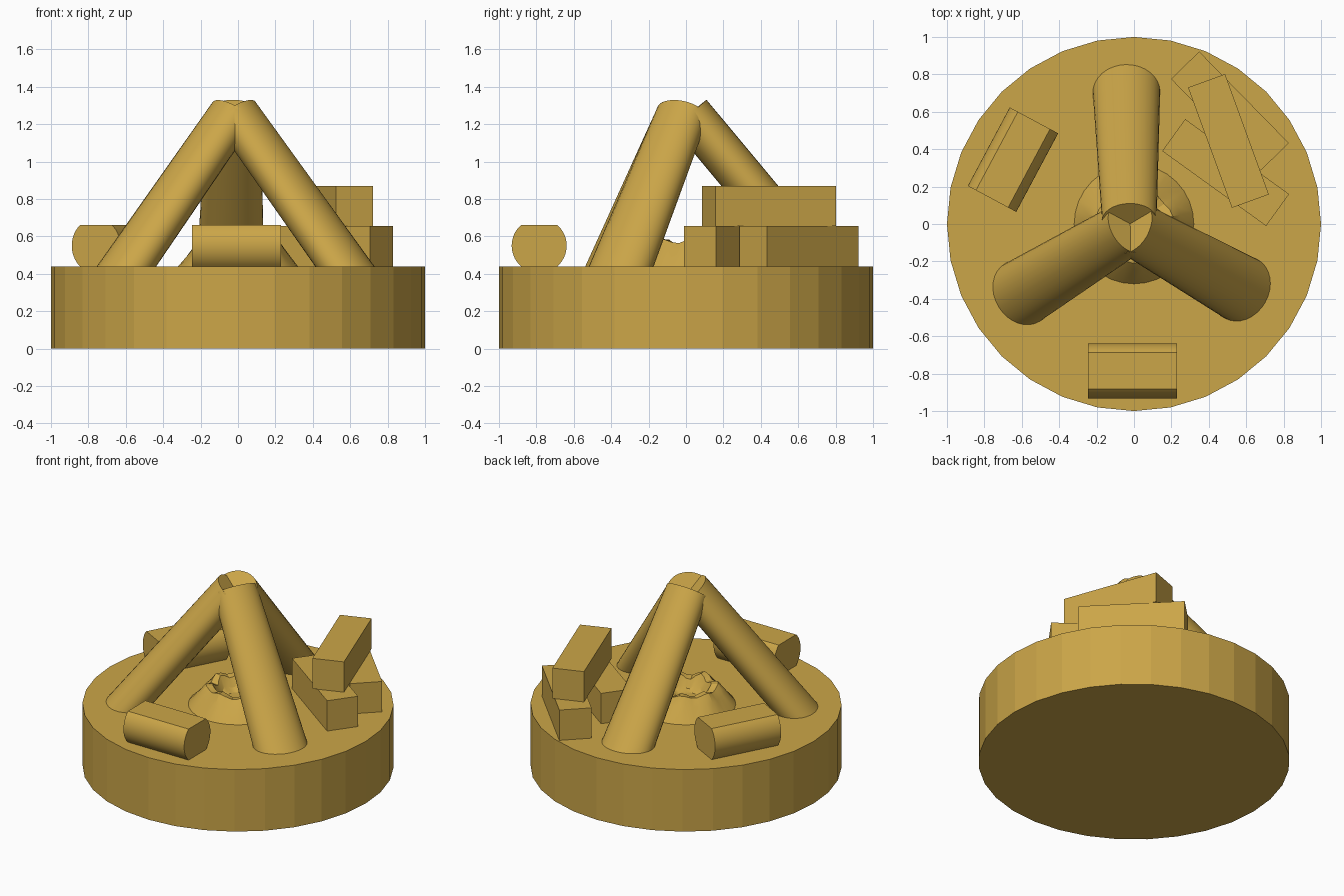
import bpy, bmesh, math
from mathutils import Vector, Matrix

if "Cube" in bpy.data.objects:
    bpy.data.objects.remove(bpy.data.objects["Cube"])

gold = bpy.data.materials.new("ochre")
gold.diffuse_color = (0.60, 0.38, 0.065, 1)
gold.use_nodes = True
gold.node_tree.nodes["Principled BSDF"].inputs["Base Color"].default_value = gold.diffuse_color
GROUND = 0.44


def finish(bm, name, matrix=None, smooth=False):
    if matrix is not None:
        bm.transform(matrix)
    bmesh.ops.recalc_face_normals(bm, faces=bm.faces)
    mesh = bpy.data.meshes.new(name)
    bm.to_mesh(mesh)
    bm.free()
    mesh.materials.append(gold)
    obj = bpy.data.objects.new(name, mesh)
    bpy.context.collection.objects.link(obj)
    if smooth:
        bpy.ops.object.select_all(action='DESELECT')
        obj.select_set(True)
        bpy.context.view_layer.objects.active = obj
        bpy.ops.object.shade_smooth_by_angle(angle=math.radians(25))
    return obj


def placed(x, y, z, degrees):
    return Matrix.Translation((x, y, z)) @ Matrix.Rotation(math.radians(degrees), 4, 'Z')


def loft(rings, closed_ends=True):
    """Skin a list of equally sized point rings."""
    bm = bmesh.new()
    rows = [[bm.verts.new(p) for p in ring] for ring in rings]
    n = len(rows[0])
    for a, b in zip(rows, rows[1:]):
        for i in range(n):
            j = (i + 1) % n
            bm.faces.new((a[i], a[j], b[j], b[i]))
    if closed_ends:
        bm.faces.new(rows[0])
        bm.faces.new(rows[-1])
    return bm


# round base with flat facets
bm = bmesh.new()
bmesh.ops.create_cone(bm, cap_ends=True, segments=32, radius1=1, radius2=1, depth=GROUND)
finish(bm, "round_base", Matrix.Translation((0, 0, GROUND / 2)))


# leaning logs: flattened, slightly tapered, meeting at the top
def leaning_log(name, foot, top):
    foot, top = Vector(foot), Vector(top)
    axis = (top - foot).normalized()
    side = axis.cross(Vector((0, 0, 1))).normalized()
    up = side.cross(axis).normalized()
    rings = []
    for t in (-0.18, 1.0):
        wide = 0.18 - 0.034 * t
        rings.append([foot.lerp(top, t) + side * wide * math.cos(a) + up * 0.117 * math.sin(a)
                      for a in (math.tau * i / 32 for i in range(32))])
    finish(loft(rings), name, smooth=True)


leaning_log("leaning_log_back", (-0.04, 0.70, GROUND), (-0.025, 0.02, 1.255))
leaning_log("leaning_log_left", (-0.595, -0.365, GROUND), (-0.03, -0.02, 1.255))
leaning_log("leaning_log_right", (0.57, -0.345, GROUND), (-0.01, -0.02, 1.255))


# seats: round logs with flattened top and bottom
def log_seat(name, x, y, degrees):
    r, flat, half = 0.147, 0.11, 0.238
    limit = math.asin(flat / r)
    arc = [-limit + 2 * limit * i / 14 for i in range(15)]
    profile = [(r * math.cos(a), r * math.sin(a)) for a in arc]
    profile += [(-p, -q) for p, q in profile]
    rings = [[(s, p, q) for p, q in profile] for s in (-half, half)]
    finish(loft(rings), name, placed(x, y, GROUND + flat, degrees), smooth=True)


log_seat("log_seat_front", -0.008, -0.785, 0)
log_seat("log_seat_left", -0.647, 0.344, 61.9)

# stacked timber blocks
BLOCK = (0.685, 0.21, 0.215)
for name, x, y, level, deg in (("lower_block_back", 0.513, 0.604, 0, -45.6),
                               ("lower_block_front", 0.49, 0.275, 0, -35.8),
                               ("upper_block", 0.505, 0.444, 1, -70)):
    bm = bmesh.new()
    bmesh.ops.create_cube(bm, size=1)
    bmesh.ops.scale(bm, vec=BLOCK, verts=bm.verts)
    finish(bm, name, placed(x, y, GROUND + BLOCK[2] * (level + 0.5), deg))

# fire pit: low mound with an uneven rim and a hollow
# each entry: radius, height above ground, amount of unevenness
SECTION = ((0.32, -0.01, 0), (0.32, 0.0, 0), (0.245, 0.09, 0.006), (0.20, 0.135, 0.014),
           (0.155, 0.13, 0.018), (0.12, 0.07, 0.012), (0.08, 0.045, 0))
rings = []
for radius, height, rough in SECTION:
    ring = []
    for i in range(32):
        a = math.tau * i / 32
        wave = rough * (math.sin(7 * a) + 0.4 * math.sin(3 * a + 1))
        rr = radius + wave * 0.6
        ring.append((rr * math.cos(a), rr * math.sin(a), GROUND + height + wave))
    rings.append(ring)
finish(loft(rings), "fire_pit", smooth=True)
